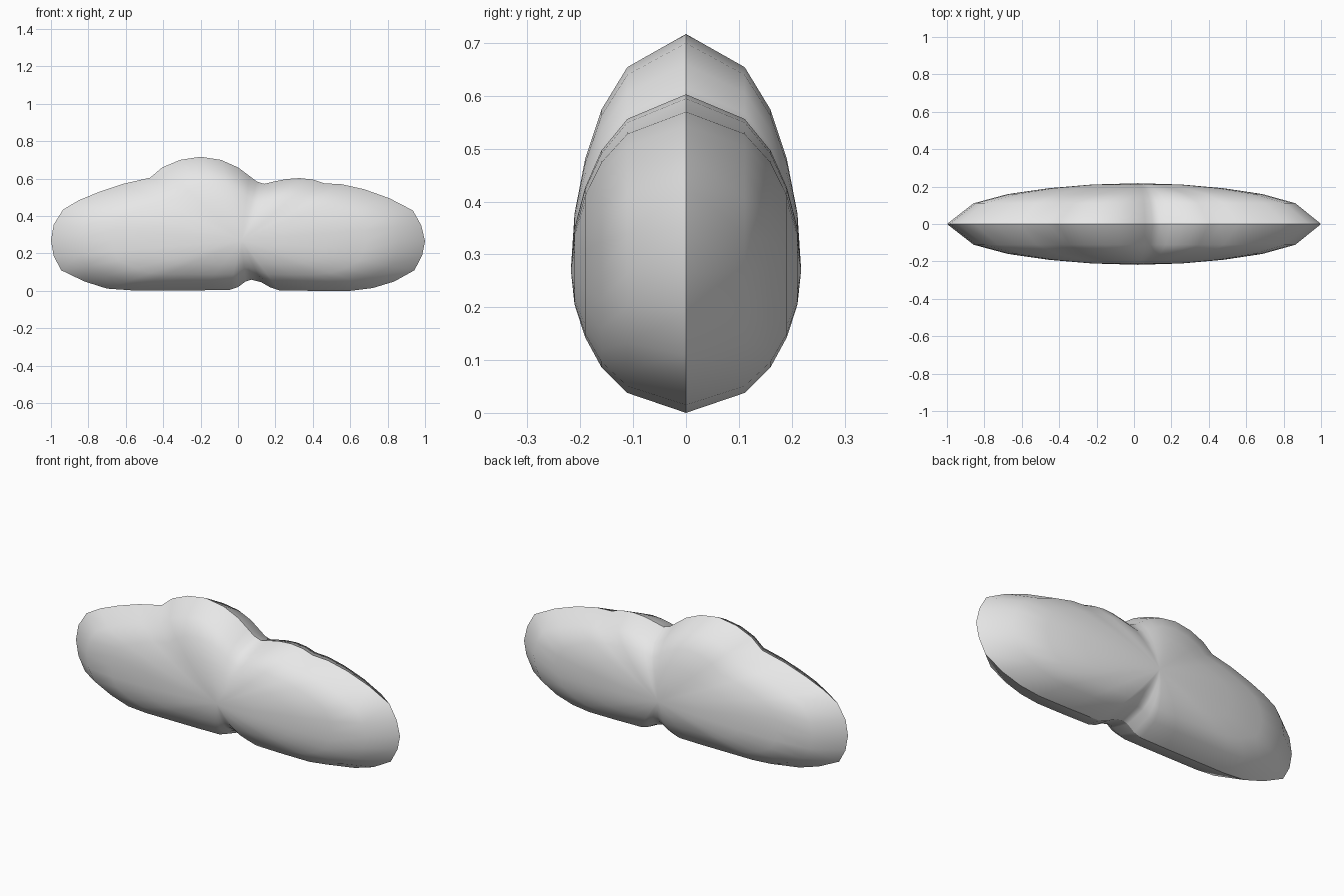
import bpy
import bmesh

default_cube = bpy.data.objects.get("Cube")
if default_cube:
    bpy.data.objects.remove(default_cube, do_unlink=True)


def make_material(name, colour):
    material = bpy.data.materials.new(name)
    material.use_nodes = True
    material.diffuse_color = colour
    shader = next(n for n in material.node_tree.nodes if n.type == "BSDF_PRINCIPLED")
    shader.inputs["Base Color"].default_value = colour
    return material


# Cloud outline (x, z), clockwise from the right tip
OUTLINE = [
    (-1, .27), (-.985, .355), (-.935, .435), (-.85, .485), (-.74, .53),
    (-.61, .573), (-.47, .605), (-.405, .66), (-.31, .7), (-.2, .717),
    (-.09, .7), (0, .66), (.06, .615), (.1, .585), (.14, .572),
    (.195, .585), (.26, .598), (.33, .603), (.4, .595), (.46, .575),
    (.555, .57), (.675, .543), (.81, .495), (.935, .43), (.98, .35),
    (1, .265), (.985, .19), (.943, .11), (.835, .05), (.72, .015),
    (.6, 0), (.41, 0), (.22, .003), (.17, .02), (.125, .046),
    (.07, .06), (.04, .05), (0, .02), (-.045, .005), (-.2, .003),
    (-.4, .003), (-.57, .003), (-.7, .012), (-.82, .05), (-.945, .11),
    (-.985, .185),
]

# Puffed cross-section: outline scale and distance from the middle plane
SECTION = [(.86, .111), (.68, .16), (.47, .191), (.24, .211)]
CENTRE_X, CENTRE_Z, HALF_DEPTH = .02, .27, .218


def build_cloud(name, material):
    bm = bmesh.new()

    def add_ring(scale, y):
        return [bm.verts.new((CENTRE_X + (x - CENTRE_X) * scale, y,
                              CENTRE_Z + (z - CENTRE_Z) * scale))
                for x, z in OUTLINE]

    rim = add_ring(1, 0)
    count = len(rim)

    # Front and back halves shrink from the rim towards a pole
    for side in (-1, 1):
        outer = rim
        for scale, depth in SECTION:
            inner = add_ring(scale, side * depth)
            for i in range(count):
                j = (i + 1) % count
                bm.faces.new((outer[i], outer[j], inner[j], inner[i]))
            outer = inner
        pole = bm.verts.new((CENTRE_X, side * HALF_DEPTH, CENTRE_Z))
        for i in range(count):
            bm.faces.new((outer[i], outer[(i + 1) % count], pole))

    bmesh.ops.recalc_face_normals(bm, faces=bm.faces)
    for face in bm.faces:
        face.smooth = True

    # Keep the seam around the rim crisp
    for i in range(count):
        bm.edges.get((rim[i], rim[(i + 1) % count])).smooth = False

    mesh = bpy.data.meshes.new(name)
    bm.to_mesh(mesh)
    bm.free()
    mesh.materials.append(material)
    cloud = bpy.data.objects.new(name, mesh)
    bpy.context.collection.objects.link(cloud)
    return cloud


build_cloud("cloud", make_material("pale grey", (.8, .8, .8, 1)))
